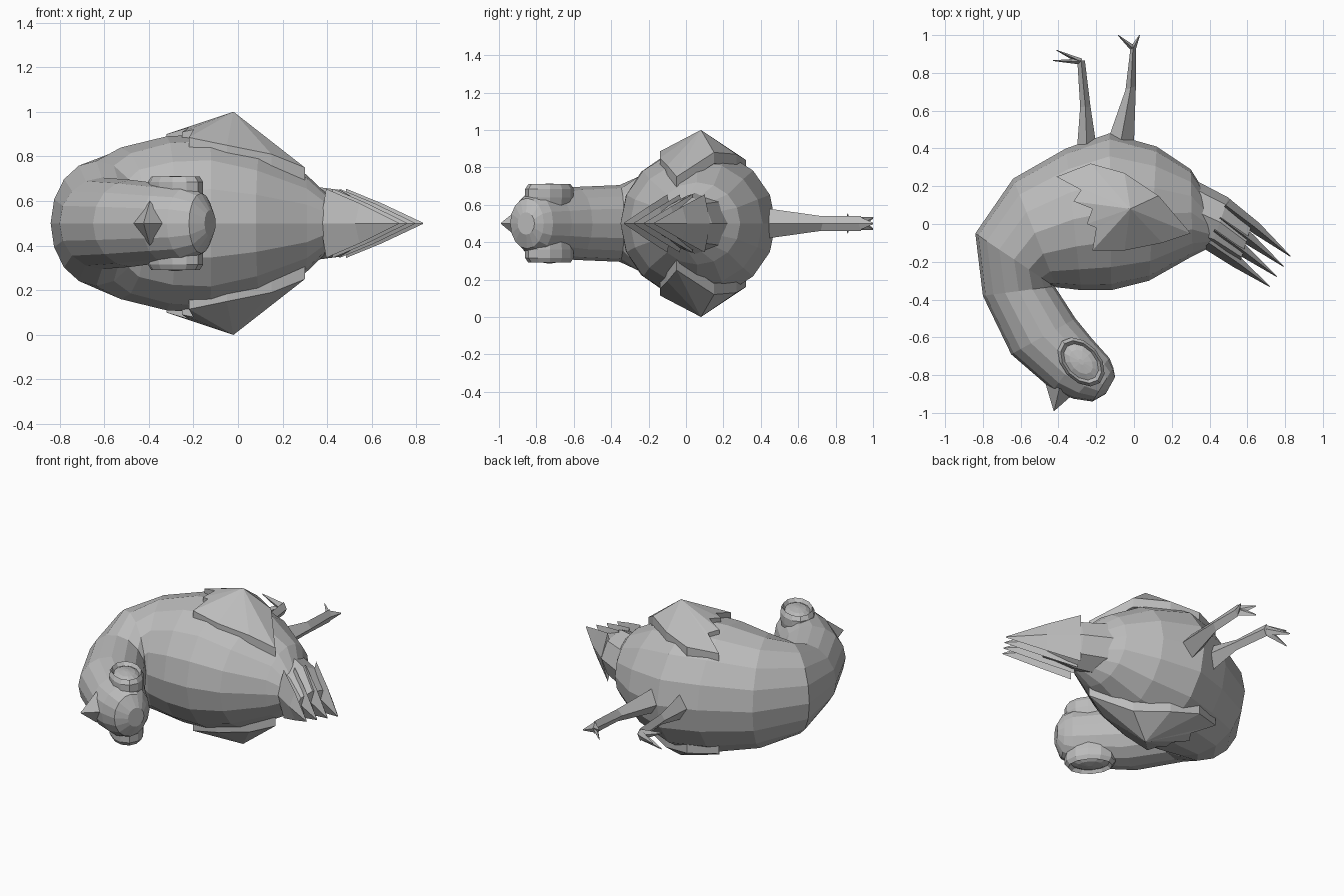
import bpy, bmesh, math
from mathutils import Vector

if "Cube" in bpy.data.objects:
    bpy.data.objects.remove(bpy.data.objects["Cube"])

MID = 0.5  # height of the bird's symmetry plane

grey = bpy.data.materials.new("plain_grey")
grey.diffuse_color = (0.5, 0.5, 0.5, 1)
grey.use_nodes = True
grey.node_tree.nodes["Principled BSDF"].inputs["Base Color"].default_value = grey.diffuse_color


def finish(bm, name):
    bmesh.ops.remove_doubles(bm, verts=bm.verts, dist=0.0005)
    bmesh.ops.recalc_face_normals(bm, faces=bm.faces)
    me = bpy.data.meshes.new(name)
    bm.to_mesh(me)
    bm.free()
    me.materials.append(grey)
    ob = bpy.data.objects.new(name, me)
    bpy.context.collection.objects.link(ob)
    return ob


def skin(name, rings):
    """Bridge equal-length rings of points and cap both ends."""
    bm = bmesh.new()
    vs = [[bm.verts.new(p) for p in r] for r in rings]
    n = len(vs[0])
    for a, b in zip(vs, vs[1:]):
        for i in range(n):
            j = (i + 1) % n
            bm.faces.new((a[i], a[j], b[j], b[i]))
    bm.faces.new(vs[0])
    bm.faces.new(vs[-1][::-1])
    return finish(bm, name)


def loft(name, sections, n=4):
    """Each section: belly point, back point, half width, optional z shift."""
    rings = []
    for s in sections:
        v, d = Vector(s[0]), Vector(s[1])
        c, a = (v + d) / 2, (v - d) / 2
        z = MID + (s[3] if len(s) > 3 else 0)
        ring = []
        for i in range(n):
            t = 2 * math.pi * i / n
            p = c + a * math.cos(t)
            ring.append((p.x, p.y, z + s[2] * math.sin(t)))
        rings.append(ring)
    return skin(name, rings)


# body, neck and head in one sweep from rump to crown
loft("body", [
    ((0.43, 0.08), (0.41, -0.12), 0.11),
    ((0.30, 0.29), (0.31, -0.17), 0.22),
    ((0.12, 0.41), (0.08, -0.30), 0.335),
    ((-0.13, 0.48), (-0.12, -0.35), 0.40),
    ((-0.36, 0.40), (-0.28, -0.35), 0.39),
    ((-0.64, 0.24), (-0.41, -0.335), 0.34),
    ((-0.84, -0.05), (-0.43, -0.325), 0.28),
    ((-0.80, -0.38), (-0.42, -0.33), 0.205),
    ((-0.65, -0.69), (-0.31, -0.50), 0.195),
    ((-0.43, -0.88), (-0.22, -0.61), 0.175),
    ((-0.32, -0.925), (-0.13, -0.71), 0.165),
    ((-0.22, -0.94), (-0.11, -0.76), 0.135),
    ((-0.15, -0.90), (-0.10, -0.81), 0.06),
], 16)

# beak
loft("beak", [
    ((-0.47, -0.84), (-0.32, -0.90), 0.10),
    ((-0.425, -0.99), (-0.42, -0.988), 0.003),
])

# wings: faceted shells with jagged feather edge (x, y, distance from middle)
WING = [(-0.41, 0.25, 0.32), (-0.23, 0.32, 0.34), (-0.05, 0.27, 0.37),
        (0.13, 0.15, 0.38), (0.30, -0.05, 0.25), (0.15, -0.10, 0.31),
        (-0.05, -0.14, 0.35), (-0.22, -0.14, 0.385), (-0.20, -0.02, 0.42),
        (-0.25, 0.00, 0.41), (-0.22, 0.08, 0.43), (-0.32, 0.12, 0.40),
        (-0.28, 0.18, 0.39)]
for side, word in ((1, "upper"), (-1, "lower")):
    bm = bmesh.new()
    top = [bm.verts.new((x, y, MID + side * z)) for x, y, z in WING]
    low = [bm.verts.new((x, y, MID + side * (z - 0.06))) for x, y, z in WING]
    peak = bm.verts.new((-0.02, 0.08, MID + side * 0.5))
    root = bm.verts.new((-0.02, 0.08, MID + side * 0.3))
    for i in range(len(WING)):
        j = (i + 1) % len(WING)
        bm.faces.new((top[i], top[j], peak))
        bm.faces.new((low[j], low[i], root))
        bm.faces.new((top[j], top[i], low[i], low[j]))
    finish(bm, word + "_wing")

    # eye: raised oval rim around a shallow lens
    major, minor = Vector((0.67, -0.74)), Vector((0.74, 0.67))
    rings = []
    for s, z in ((0.9, 0.08), (1.0, 0.14), (1.0, 0.185), (0.87, 0.21),
                 (0.74, 0.19), (0.5, 0.205), (0.12, 0.213)):
        ring = []
        for k in range(12):
            t = 2 * math.pi * k / 12
            p = Vector((-0.28, -0.73)) + s * (major * 0.15 * math.cos(t)
                                              + minor * 0.10 * math.sin(t))
            ring.append((p.x, p.y, MID + side * z))
        rings.append(ring)
    skin(word + "_eye", rings)

# tail core and fan of pointed feathers
loft("tail", [
    ((0.27, 0.26), (0.33, -0.10), 0.17),
    ((0.50, 0.14), (0.41, -0.12), 0.15),
    ((0.63, 0.02), (0.56, -0.21), 0.07),
], 8)
for k in range(4):
    f = k / 3
    rx, ry = 0.51 - 0.09 * f, 0.13 - 0.20 * f
    tx, ty = 0.83 - 0.11 * f, -0.17 - 0.16 * f
    mx, my = rx + (tx - rx) * 0.45, ry + (ty - ry) * 0.45
    loft("tail_feather", [
        ((rx, ry), (rx - 0.05, ry - 0.06), 0.155),
        ((mx + 0.01, my + 0.01), (mx - 0.03, my - 0.04), 0.09),
        ((tx, ty), (tx - 0.003, ty - 0.003), 0.003),
    ])

# legs
loft("front_leg", [
    ((-0.20, 0.42), (-0.30, 0.42), 0.08),
    ((-0.23, 0.62), (-0.285, 0.62), 0.035),
    ((-0.26, 0.865), (-0.30, 0.865), 0.04),
])
loft("rear_leg", [
    ((0.0, 0.43), (-0.14, 0.44), 0.08),
    ((0.01, 0.73), (-0.045, 0.71), 0.04),
    ((0.01, 0.95), (-0.02, 0.92), 0.04),
])

# toes: root centre, tip, sideways tip shift
TOES = [((-0.28, 0.86), (-0.41, 0.92), 0.0),
        ((-0.28, 0.86), (-0.43, 0.865), 0.05),
        ((-0.28, 0.86), (-0.43, 0.865), -0.05),
        ((-0.005, 0.93), (-0.085, 1.0), 0.03),
        ((-0.005, 0.93), (-0.085, 1.0), -0.03),
        ((-0.005, 0.93), (0.03, 1.0), 0.0)]
for a, b, dz in TOES:
    a, b = Vector(a), Vector(b)
    d = (b - a).normalized()
    nrm = Vector((-d.y, d.x))
    loft("toe", [
        (a + nrm * 0.016, a - nrm * 0.016, 0.035),
        (b + nrm * 0.002, b - nrm * 0.002, 0.004, dz),
    ])
